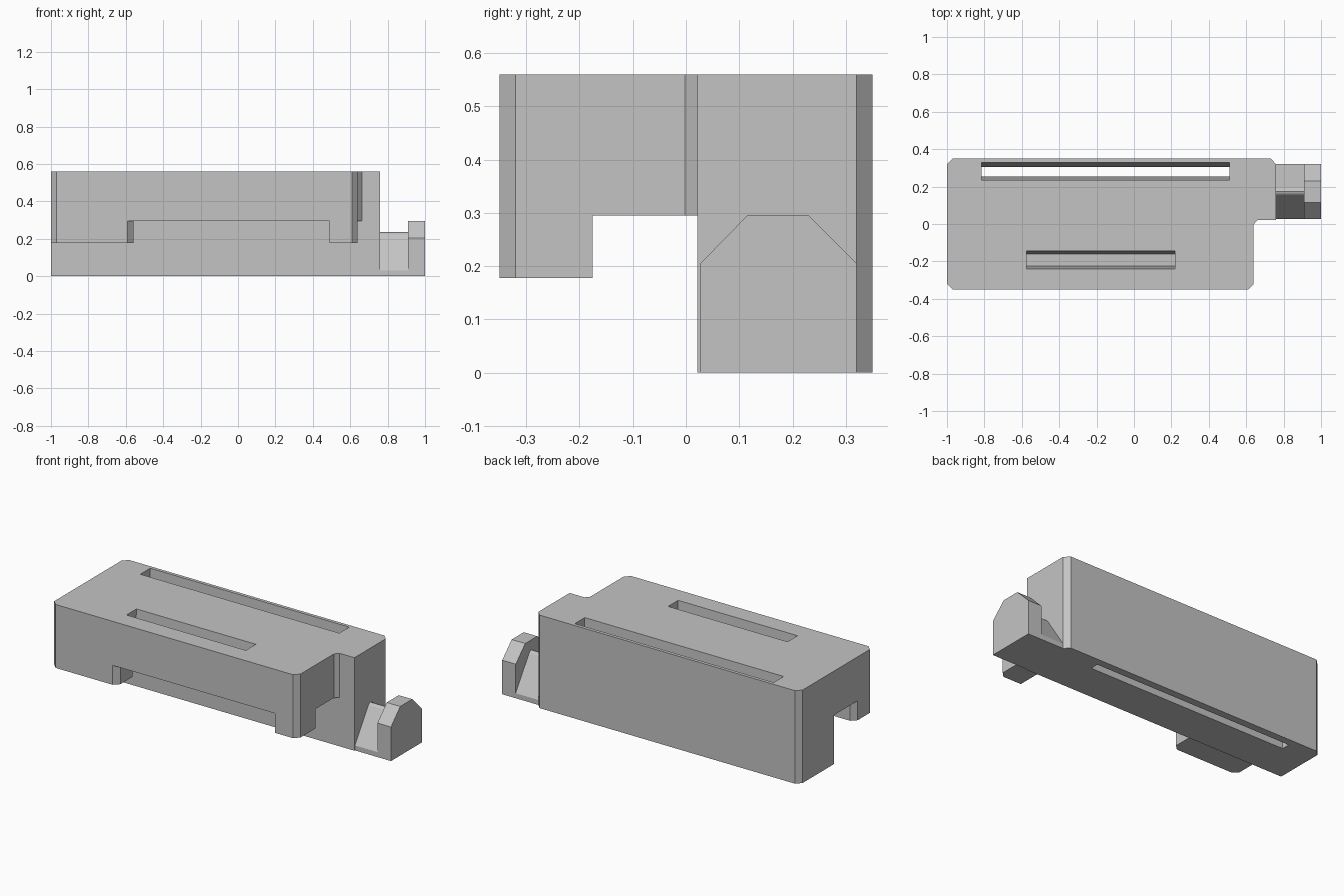
import bpy
import bmesh

cube = bpy.data.objects.get("Cube")
if cube:
    bpy.data.objects.remove(cube, do_unlink=True)

grey = bpy.data.materials.new("plain grey")
grey.use_nodes = True
colour = (0.55, 0.55, 0.55, 1)
grey.diffuse_color = colour
grey.node_tree.nodes["Principled BSDF"].inputs["Base Color"].default_value = colour


def prism(name, profile, low, high, axis):
    """Extrude a profile: (x, y) points along z, or (y, z) points along x."""
    place = (lambda a, b: (a, b, low)) if axis == "z" else (lambda a, b: (low, a, b))
    move = (0, 0, high - low) if axis == "z" else (high - low, 0, 0)
    bm = bmesh.new()
    face = bm.faces.new([bm.verts.new(place(a, b)) for a, b in profile])
    out = bmesh.ops.extrude_face_region(bm, geom=[face])
    top = [v for v in out["geom"] if isinstance(v, bmesh.types.BMVert)]
    bmesh.ops.translate(bm, verts=top, vec=move)
    bmesh.ops.recalc_face_normals(bm, faces=bm.faces)
    mesh = bpy.data.meshes.new(name)
    bm.to_mesh(mesh)
    bm.free()
    mesh.materials.append(grey)
    obj = bpy.data.objects.new(name, mesh)
    bpy.context.collection.objects.link(obj)
    return obj


def cut(target, cutter):
    """Subtract the cutter, keep the result and drop the cutter."""
    cutter.hide_render = True
    mod = target.modifiers.new("cut", "BOOLEAN")
    mod.operation = "DIFFERENCE"
    mod.solver = "EXACT"
    mod.object = cutter
    bpy.context.view_layer.objects.active = target
    bpy.ops.object.modifier_apply(modifier=mod.name)
    bpy.data.objects.remove(cutter, do_unlink=True)


# Body block with chamfered corners and a step at the tab end
body = prism("body", [
    (-1, -0.32), (-0.97, -0.35), (0.61, -0.35), (0.64, -0.32),
    (0.64, -0.002), (0.662, 0.022), (0.76, 0.022), (0.76, 0.32),
    (0.73, 0.35), (-0.97, 0.35), (-1, 0.32)], 0, 0.56, "z")

# Channel along the underside, and the gap between the two front feet
cut(body, prism("channel_cutter", [
    (-2, 0.022), (2, 0.022), (2, -0.175), (0.49, -0.175), (0.49, -1),
    (-0.66, -1), (-0.66, -0.42), (-0.56, -0.32), (-0.56, -0.205),
    (-0.59, -0.175), (-0.97, -0.175), (-1.1, -0.305), (-2, -0.305)],
    -1, 0.295, "z"))

# Underside of the front feet
cut(body, prism("feet_cutter", [(-2, -1), (2, -1), (2, -0.1), (-2, -0.1)],
                -1, 0.178, "z"))

# Long through slot and short blind slot, both with drafted walls
cut(body, prism("long_slot_cutter", [
    (0.233, 0.616), (0.257, -0.056), (0.303, -0.056), (0.332, 0.616)],
    -0.815, 0.51, "x"))
cut(body, prism("short_slot_cutter", [
    (-0.241, 0.585), (-0.225, 0.31), (-0.16, 0.31), (-0.143, 0.585)],
    -0.575, 0.22, "x"))

# Ridge-shaped neck with a rounded crest
prism("tab_neck", [
    (0.027, 0), (0.027, 0.03), (0.148, 0.213), (0.155, 0.224),
    (0.164, 0.232), (0.1735, 0.235), (0.183, 0.232), (0.192, 0.224),
    (0.199, 0.213), (0.32, 0.03), (0.32, 0)], 0.76, 0.91, "x")

# End tab with sloped shoulders
prism("end_tab", [
    (0.027, 0), (0.027, 0.205), (0.115, 0.295), (0.23, 0.295),
    (0.32, 0.205), (0.32, 0)], 0.91, 1, "x")
